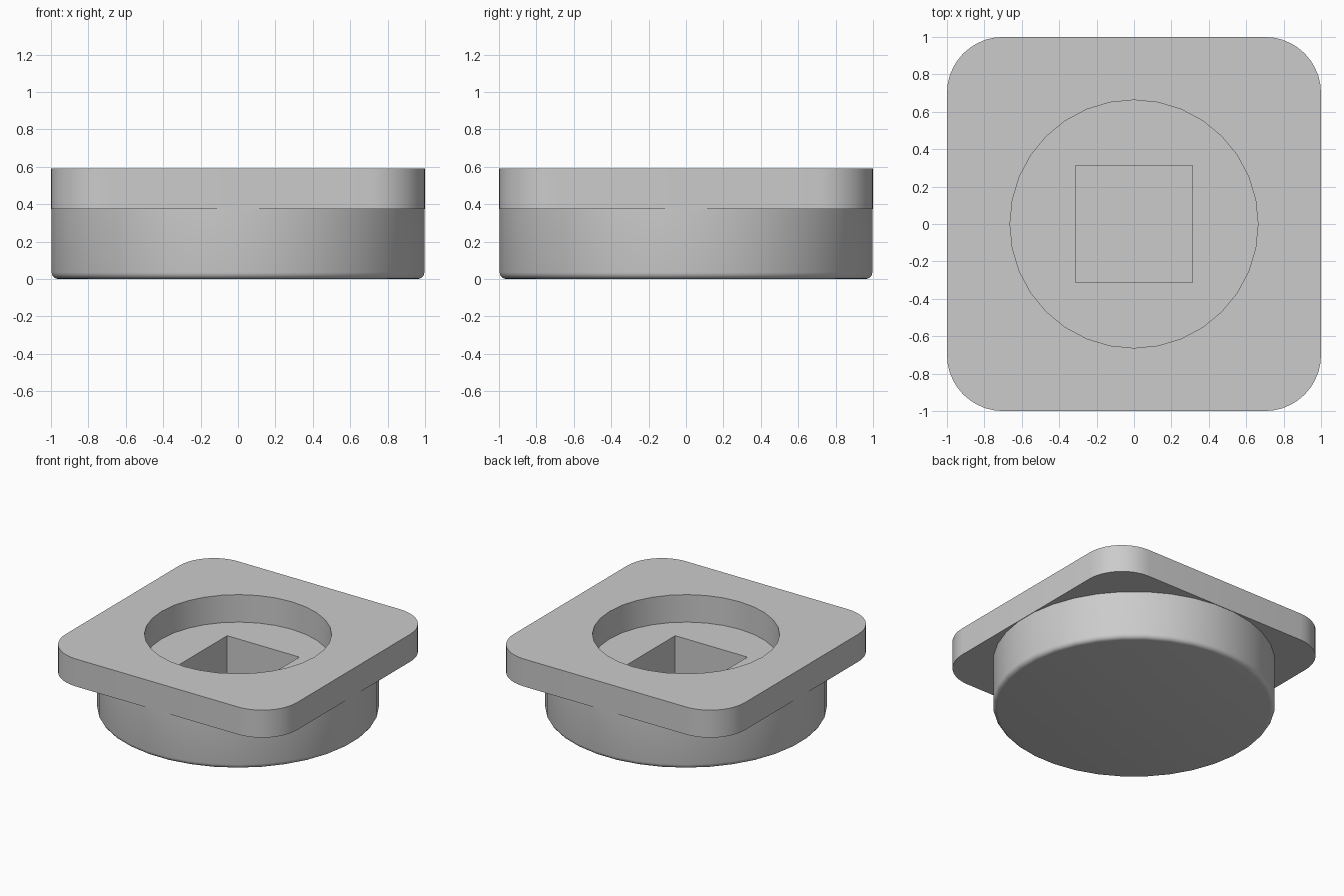
import bpy
import bmesh
from math import sin, cos, pi, radians

if "Cube" in bpy.data.objects:
    bpy.data.objects.remove(bpy.data.objects["Cube"], do_unlink=True)

TOP, PLATE_BOTTOM, POCKET_FLOOR = 0.59, 0.375, 0.06

grey = bpy.data.materials.new("plain_grey")
grey.use_nodes = True
GREY = (0.6, 0.6, 0.6, 1)
grey.diffuse_color = GREY
grey.node_tree.nodes["Principled BSDF"].inputs["Base Color"].default_value = GREY


def circle(radius, sides, offset=0.0):
    """Outline of a regular polygon around the z axis."""
    angles = [2 * pi * (i + offset) / sides for i in range(sides)]
    return [(radius * cos(a), radius * sin(a)) for a in angles]


def rounded_square(half, radius, steps=10):
    """Outline of a square with arc corners."""
    points = []
    for corner in range(4):
        mid = pi / 4 + corner * pi / 2
        cx = (half - radius) * (1 if cos(mid) > 0 else -1)
        cy = (half - radius) * (1 if sin(mid) > 0 else -1)
        for i in range(steps + 1):
            a = mid - pi / 4 + i * pi / 2 / steps
            points.append((cx + radius * cos(a), cy + radius * sin(a)))
    return points


def loft(name, rings):
    """Solid skinned through (outline, height) rings, capped at both ends."""
    bm = bmesh.new()
    loops = [[bm.verts.new((x, y, z)) for x, y in outline] for outline, z in rings]
    for low, high in zip(loops, loops[1:]):
        n = len(low)
        for i in range(n):
            j = (i + 1) % n
            bm.faces.new((low[i], low[j], high[j], high[i]))
    bm.faces.new(loops[0][::-1])
    bm.faces.new(loops[-1])
    mesh = bpy.data.meshes.new(name)
    bm.to_mesh(mesh)
    bm.free()
    mesh.materials.append(grey)
    obj = bpy.data.objects.new(name, mesh)
    bpy.context.collection.objects.link(obj)
    return obj


def combine(target, tool, operation):
    """Apply a boolean and discard the tool."""
    mod = target.modifiers.new(operation.lower(), 'BOOLEAN')
    mod.operation = operation
    mod.solver = 'EXACT'
    mod.object = tool
    tool.hide_render = True
    bpy.context.view_layer.objects.active = target
    bpy.ops.object.modifier_apply(modifier=mod.name)
    bpy.data.objects.remove(tool, do_unlink=True)


# Square flange with rounded corners
body = loft("flanged_round_body", [(rounded_square(1, 0.3), z) for z in (PLATE_BOTTOM, TOP)])

# Round base with a small fillet on its lower edge, reaching up into the flange
FILLET, STEPS = 0.035, 4
rings = []
for i in range(STEPS + 1):
    a = i * pi / 2 / STEPS
    rings.append((circle(1 - FILLET * (1 - sin(a)), 36, 0.5), FILLET * (1 - cos(a))))
rings.append((circle(1, 36, 0.5), PLATE_BOTTOM + 0.1))
combine(body, loft("round_base", rings), 'UNION')

# Round recess through the flange, then the square pocket below it
combine(body, loft("recess_cutter", [(circle(0.663, 32), z) for z in (PLATE_BOTTOM, TOP + 0.1)]), 'DIFFERENCE')
combine(body, loft("pocket_cutter", [(circle(0.3125 * 2 ** 0.5, 4, 0.5), z) for z in (POCKET_FLOOR, TOP + 0.2)]), 'DIFFERENCE')

# Smooth the curved walls, keep the rims sharp
bpy.ops.object.select_all(action='DESELECT')
body.select_set(True)
bpy.context.view_layer.objects.active = body
bpy.ops.object.shade_smooth_by_angle(angle=radians(30))
